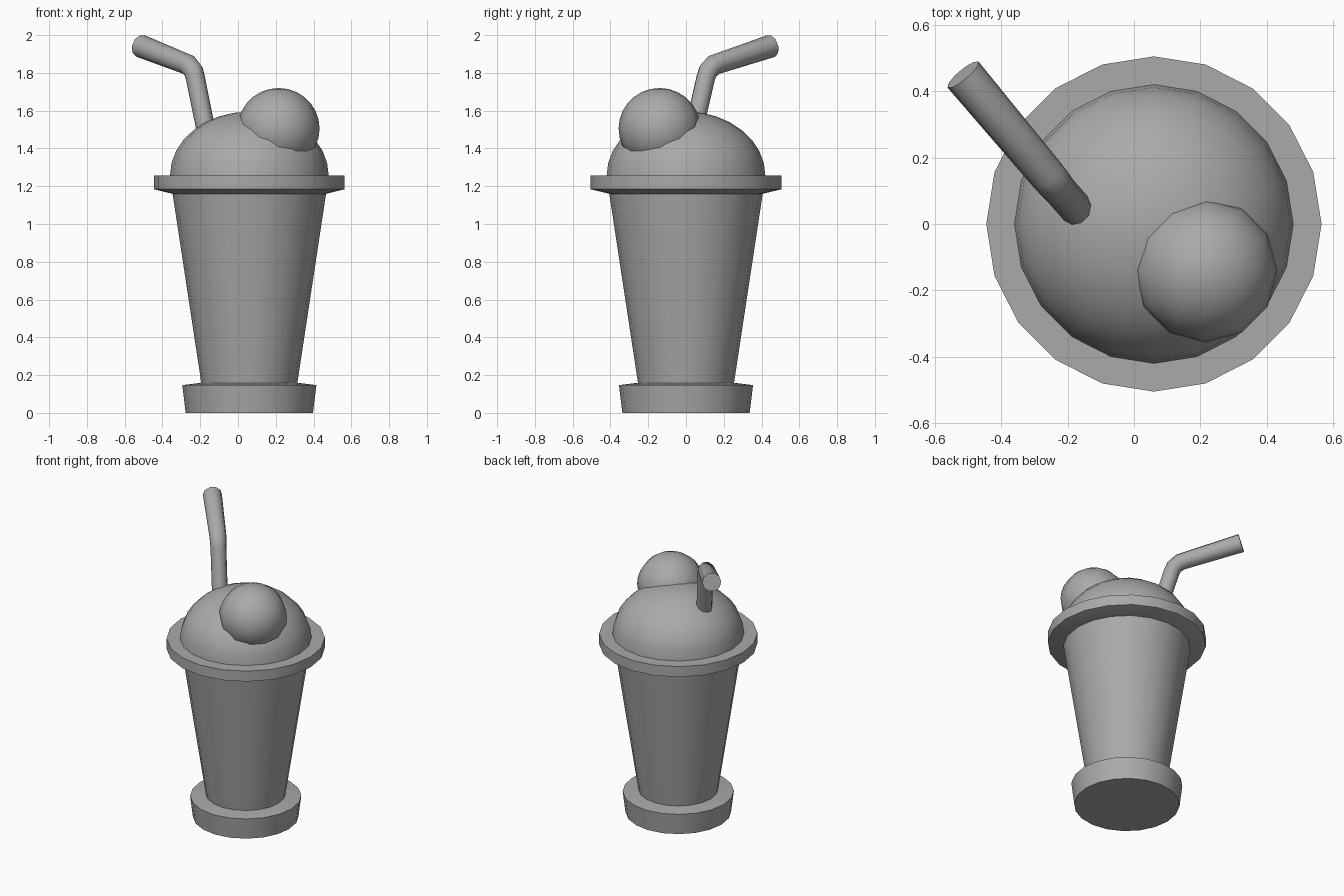
import bpy, bmesh
from math import sin, cos, pi, radians
from mathutils import Matrix, Vector

cube = bpy.data.objects.get("Cube")
if cube:
    bpy.data.objects.remove(cube, do_unlink=True)

grey = bpy.data.materials.new("plain_grey")
grey.use_nodes = True
colour = (0.4, 0.4, 0.4, 1)
grey.diffuse_color = colour
grey.node_tree.nodes["Principled BSDF"].inputs["Base Color"].default_value = colour

AXIS = (0.06, 0)
RIM_TOP = 1.257


def select_and_smooth(obj, angle=30):
    bpy.ops.object.select_all(action='DESELECT')
    obj.select_set(True)
    bpy.context.view_layer.objects.active = obj
    bpy.ops.object.shade_smooth_by_angle(angle=radians(angle))


def lathe(name, profile, sides, centre=AXIS, angle=30):
    """Turn a (radius, height) profile around a vertical axis."""
    bm = bmesh.new()
    verts = [bm.verts.new((r, 0, z)) for r, z in profile]
    edges = [bm.edges.new(pair) for pair in zip(verts, verts[1:])]
    bmesh.ops.spin(bm, geom=verts + edges, cent=(0, 0, 0), axis=(0, 0, 1),
                   angle=2 * pi, steps=sides)
    bmesh.ops.remove_doubles(bm, verts=bm.verts, dist=0.0005)
    bmesh.ops.recalc_face_normals(bm, faces=bm.faces)
    bmesh.ops.translate(bm, verts=bm.verts, vec=(*centre, 0))
    mesh = bpy.data.meshes.new(name)
    bm.to_mesh(mesh)
    bm.free()
    obj = bpy.data.objects.new(name, mesh)
    bpy.context.collection.objects.link(obj)
    mesh.materials.append(grey)
    select_and_smooth(obj, angle)
    return obj


def arc(radius, height, z, start, steps):
    """Elliptical arc from the start angle up to the pole."""
    points = []
    for i in range(steps + 1):
        a = start + (pi / 2 - start) * i / steps
        points.append((max(0, radius * cos(a)), z + height * sin(a)))
    return points


# Cup body, foot and lid rim
lathe("cup_base", [(0, 0), (0.337, 0), (0.355, 0.147), (0.25, 0.16), (0, 0.16)], 20)
lathe("cup", [(0, 0.15), (0.253, 0.15), (0.407, 1.165), (0, 1.165)], 20)
lathe("lid_rim", [(0, 1.157), (0.395, 1.157), (0.505, 1.184),
                  (0.505, RIM_TOP), (0, RIM_TOP)], 20, angle=25)

# Domed top and the scoop resting on it
lathe("cream_dome", [(0, RIM_TOP)] + arc(0.42, 0.338, RIM_TOP, 0, 8), 20, angle=40)
lathe("scoop", arc(0.217, 0.215, 1.505, -pi / 2, 14), 12, (0.215, -0.14), 40)

# Bent straw, swept along a path that widens towards the tip
path = [((-0.13, -0.005, 1.3), 0.05), ((-0.226, 0.105, 1.775), 0.051),
        ((-0.236, 0.117, 1.81), 0.053), ((-0.262, 0.148, 1.842), 0.055),
        ((-0.515, 0.45, 1.942), 0.061)]
curve = bpy.data.curves.new("straw", 'CURVE')
curve.dimensions = '3D'
curve.bevel_depth = 1
curve.bevel_resolution = 3
curve.use_fill_caps = True
spline = curve.splines.new('POLY')
spline.points.add(len(path) - 1)
for point, (co, radius) in zip(spline.points, path):
    point.co = (*co, 1)
    point.radius = radius
straw = bpy.data.objects.new("straw", curve)
bpy.context.collection.objects.link(straw)
curve.materials.append(grey)
bpy.ops.object.select_all(action='DESELECT')
straw.select_set(True)
bpy.context.view_layer.objects.active = straw
bpy.ops.object.convert(target='MESH')
select_and_smooth(bpy.context.object, 50)
